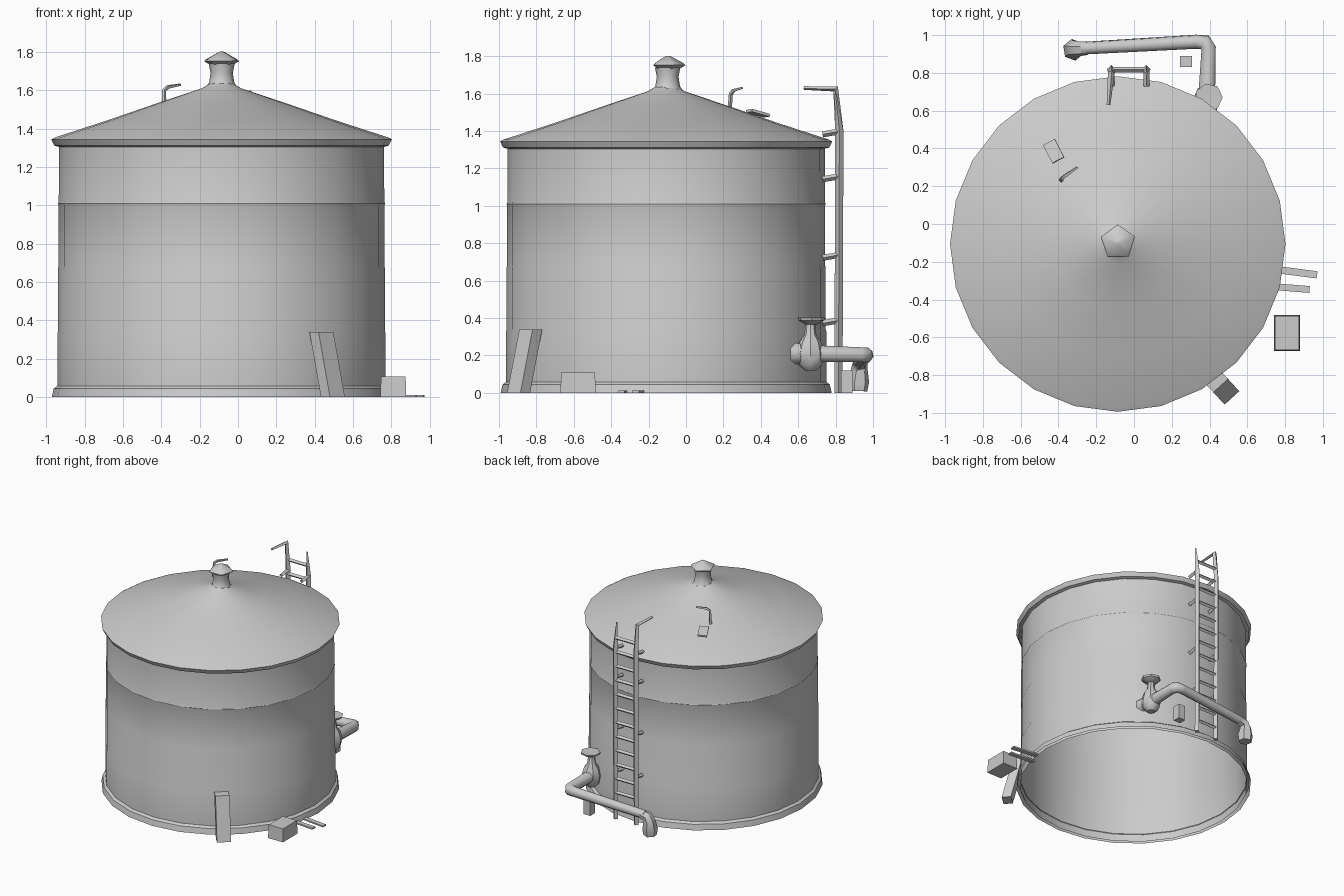
import bpy, bmesh, math
from mathutils import Vector, Matrix

if "Cube" in bpy.data.objects:
    bpy.data.objects.remove(bpy.data.objects["Cube"])

CX, CY = -0.086, -0.106      # tank axis
grey = bpy.data.materials.new("weathered grey")
grey.diffuse_color = (0.6, 0.6, 0.6, 1)
grey.use_nodes = True
grey.node_tree.nodes["Principled BSDF"].inputs["Base Color"].default_value = grey.diffuse_color


def finish(name, bm, angle=35):
    bmesh.ops.recalc_face_normals(bm, faces=bm.faces)
    me = bpy.data.meshes.new(name)
    bm.to_mesh(me)
    bm.free()
    me.materials.append(grey)
    ob = bpy.data.objects.new(name, me)
    bpy.context.collection.objects.link(ob)
    bpy.ops.object.select_all(action='DESELECT')
    ob.select_set(True)
    bpy.context.view_layer.objects.active = ob
    bpy.ops.object.shade_smooth_by_angle(angle=math.radians(angle))
    return ob


def skin(bm, rings, caps=True):
    for a, b in zip(rings, rings[1:]):
        for i in range(len(a)):
            j = (i + 1) % len(a)
            bm.faces.new((a[i], a[j], b[j], b[i]))
    if caps:
        bm.faces.new(rings[0][::-1])
        bm.faces.new(rings[-1])


def lathe(name, profile, sides, at=(CX, CY), turn=0, angle=35, caps=True):
    """Surface of revolution from (radius, z) points."""
    bm = bmesh.new()
    rings = [[bm.verts.new((at[0] + r * math.cos(turn + math.tau * i / sides),
                            at[1] + r * math.sin(turn + math.tau * i / sides), z))
              for i in range(sides)] for r, z in profile]
    skin(bm, rings, caps)
    return finish(name, bm, angle)


def tube(name, points, radii, sides=8, angle=50):
    """Round bar swept along points, mitred at the corners."""
    pts = [Vector(p) for p in points]
    if not isinstance(radii, (list, tuple)):
        radii = [radii] * len(pts)
    bm = bmesh.new()
    rings = []
    side = None
    for i, p in enumerate(pts):
        d0 = (p - pts[max(i - 1, 0)]).normalized()
        d1 = (pts[min(i + 1, len(pts) - 1)] - p).normalized()
        t = (d0 + d1).normalized()
        if side is None:
            side = t.orthogonal()
        side = (side - t * side.dot(t)).normalized()
        up = t.cross(side)
        rings.append([bm.verts.new(p + radii[i] * (side * math.cos(math.tau * (k + .5) / sides)
                                                   + up * math.sin(math.tau * (k + .5) / sides)))
                      for k in range(sides)])
    skin(bm, rings)
    return finish(name, bm, angle)


def box(name, center, size, turn=0, shift=(0, 0), taper=1.0):
    """Box turned about z; its top is shifted and scaled to lean or taper."""
    bm = bmesh.new()
    bmesh.ops.create_cube(bm, size=1)
    for v in bm.verts:
        top = v.co.z > 0
        k = taper if top else 1
        v.co = Vector((v.co.x * size[0] * k, v.co.y * size[1] * k, v.co.z * size[2]))
        v.co = Matrix.Rotation(turn, 3, 'Z') @ v.co + Vector(center)
        if top:
            v.co += Vector((shift[0], shift[1], 0))
    return finish(name, bm, 30)


# Open-bottomed tank: base flange, slightly stepped wall, roof with eave
lathe("base_flange", [(0.885, 0), (0.875, 0.045), (0.852, 0.062)], 24, caps=False)
lathe("tank_wall", [(0.856, 0.0), (0.856, 0.33), (0.853, 0.34), (0.853, 0.67), (0.850, 0.68),
                    (0.850, 1.00), (0.853, 1.01), (0.849, 1.02), (0.848, 1.32)], 24, caps=False)
lathe("roof", [(0.848, 1.305), (0.872, 1.312), (0.888, 1.345), (0.868, 1.355), (0.60, 1.442),
               (0.35, 1.528), (0.10, 1.612), (0.062, 1.635)], 24, angle=40, caps=False)

# Roof vent and its five-sided cap
lathe("vent_pipe", [(0.085, 1.61), (0.066, 1.64), (0.058, 1.69), (0.068, 1.74)], 8,
      (-0.085, -0.098), angle=50, caps=False)
lathe("vent_cap", [(0.05, 1.725), (0.095, 1.752), (0.085, 1.762), (0.012, 1.802)], 5,
      (-0.085, -0.097), 0.33, 40)

# Roof hook and hatch
tube("roof_hook", [(-0.385, 0.23, 1.47), (-0.385, 0.24, 1.60), (-0.365, 0.255, 1.618),
                   (-0.30, 0.30, 1.63)], [0.012, 0.011, 0.011, 0.007], 4)
hatch = box("roof_hatch", (0, 0, 0), (0.07, 0.11, 0.015), 0.5)
hatch.location = (-0.425, 0.385, 1.495)
hatch.rotation_euler = (-0.18, -0.18, 0)

# Ladder: rails, rungs, wall brackets
tube("ladder_rail_tall", [(-0.12, 0.815, 0), (-0.12, 0.82, 1.40), (-0.12, 0.80, 1.625),
                          (-0.135, 0.63, 1.63)], [0.022, 0.022, 0.018, 0.010], 4)
tube("ladder_rail_short", [(0.065, 0.815, 0), (0.065, 0.82, 1.40), (0.065, 0.80, 1.60)],
     [0.022, 0.022, 0.006], 4)
for i in range(13):
    z = 0.10 + i * 0.115
    tube("ladder_rung", [(-0.12, 0.817, z), (0.065, 0.817, z)], 0.015, 4)
for z in (0.38, 0.73, 1.15, 1.39):
    for x in (-0.12, 0.065):
        tube("ladder_bracket", [(x, 0.73, z - 0.008), (x, 0.82, z + 0.008)], 0.016, 4)

# Outlet pipe with drooping, flared spout
tube("outlet_pipe", [(0.385, 0.56, 0.21), (0.385, 0.68, 0.21), (0.395, 0.93, 0.205), (0.375, 0.962, 0.203),
                     (0.33, 0.965, 0.202), (-0.28, 0.93, 0.165)],
     [0.065, 0.048, 0.042, 0.042, 0.038, 0.034], 8)
tube("outlet_spout", [(-0.25, 0.93, 0.165), (-0.30, 0.928, 0.155), (-0.318, 0.926, 0.12),
                      (-0.32, 0.922, 0.06), (-0.32, 0.92, 0.01)], [0.036, 0.042, 0.046, 0.058, 0.05], 6)

# Valve body, handwheel and pipe support
lathe("valve_body", [(0.03, 0.12), (0.062, 0.15), (0.075, 0.21), (0.06, 0.27), (0.032, 0.31),
                     (0.025, 0.38)], 8, (0.39, 0.665))
lathe("handwheel", [(0.03, 0.365), (0.07, 0.388), (0.075, 0.402), (0.03, 0.40)], 7, (0.395, 0.67))
box("pipe_support", (0.275, 0.86, 0.06), (0.062, 0.06, 0.12))

# Leaning post, block and ground planks
box("leaning_post", (0.495, -0.895, 0.17), (0.105, 0.07, 0.34), 0.74, (-0.06, 0.065))
box("ground_block", (0.81, -0.577, 0.054), (0.135, 0.19, 0.108), 0.0, (0, 0), 0.95)
box("ground_plank", (0.86, -0.255, 0.006), (0.22, 0.038, 0.012), -0.13)
box("ground_plank", (0.82, -0.338, 0.006), (0.22, 0.036, 0.012), -0.08)
